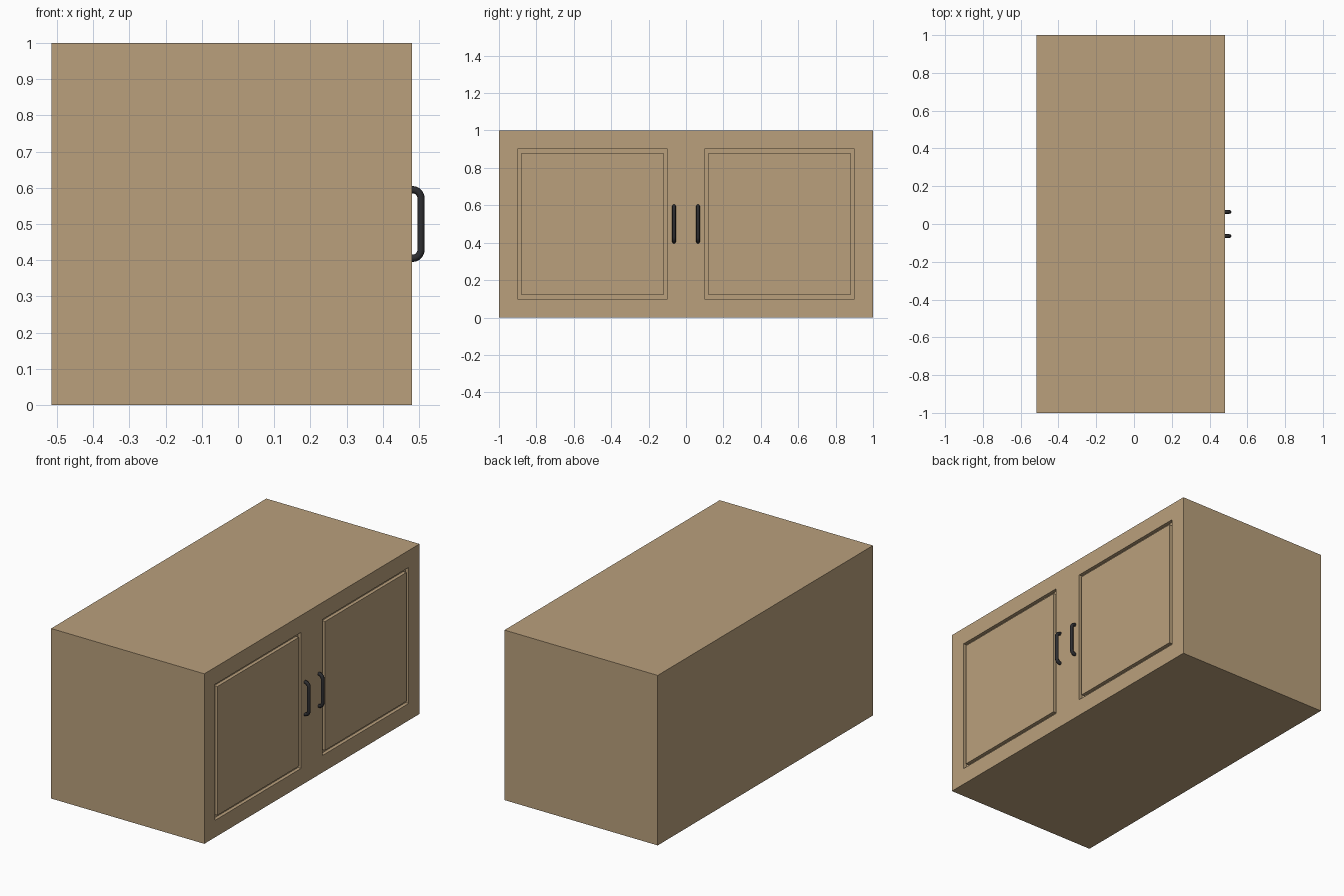
import bpy, bmesh, math
from mathutils import Matrix, Vector

if "Cube" in bpy.data.objects:
    bpy.data.objects.remove(bpy.data.objects["Cube"])

BACK, FRONT = -0.516, 0.481


def material(name, rgb):
    m = bpy.data.materials.new(name)
    m.diffuse_color = (*rgb, 1)
    m.use_nodes = True
    m.node_tree.nodes["Principled BSDF"].inputs["Base Color"].default_value = m.diffuse_color
    return m


wood = material("light_wood", (0.49, 0.352, 0.202))
black = material("black_metal", (0.027, 0.027, 0.03))

# Cabinet body with a routed square groove on each door
bm = bmesh.new()
bmesh.ops.create_cube(bm, size=1, matrix=Matrix.Translation(((BACK + FRONT) / 2, 0, 0.5))
                      @ Matrix.Diagonal((FRONT - BACK, 2, 1, 1)))
cuts = [((0, y, 0), (0, 1, 0)) for y in (-0.9, -0.1, 0.1, 0.9)]
cuts += [((0, 0, z), (0, 0, 1)) for z in (0.1, 0.9)]
for co, no in cuts:
    bmesh.ops.bisect_plane(bm, geom=bm.verts[:] + bm.edges[:] + bm.faces[:],
                           plane_co=co, plane_no=no)
bm.normal_update()
panels = [f for f in bm.faces
          if f.normal.x > 0.9 and (f.calc_center_median()
                                   - Vector((FRONT, math.copysign(0.5, f.calc_center_median().y), 0.5))).length < 0.01]
for thickness, depth in ((0, -0.02), (0.03, 0), (0, 0.02)):
    bmesh.ops.inset_individual(bm, faces=panels, thickness=thickness, depth=depth)
    bm.normal_update()
mesh = bpy.data.meshes.new("cabinet_body")
bm.to_mesh(mesh)
bm.free()
mesh.materials.append(wood)
bpy.context.collection.objects.link(bpy.data.objects.new("cabinet_body", mesh))


# Bent bar handles, one per door
def handle(name, y):
    r, x_out, top = 0.024, 0.506, 0.595
    arc = [(x_out - r + r * math.sin(a), top - r + r * math.cos(a))
           for a in (math.pi / 2 * i / 5 for i in range(6))]
    upper = [(FRONT - 0.008, top)] + arc
    path = upper + [(x, 1 - z) for x, z in reversed(upper)]
    curve = bpy.data.curves.new(name, 'CURVE')
    curve.dimensions = '3D'
    curve.bevel_depth = 0.01
    curve.bevel_resolution = 2
    curve.use_fill_caps = True
    spline = curve.splines.new('POLY')
    spline.points.add(len(path) - 1)
    for p, (x, z) in zip(spline.points, path):
        p.co = (x, y, z, 1)
    curve.materials.append(black)
    obj = bpy.data.objects.new(name, curve)
    bpy.context.collection.objects.link(obj)
    bpy.ops.object.select_all(action='DESELECT')
    obj.select_set(True)
    bpy.context.view_layer.objects.active = obj
    bpy.ops.object.convert(target='MESH')
    bpy.ops.object.shade_smooth_by_angle(angle=math.radians(50))


handle("left_handle", -0.064)
handle("right_handle", 0.064)
